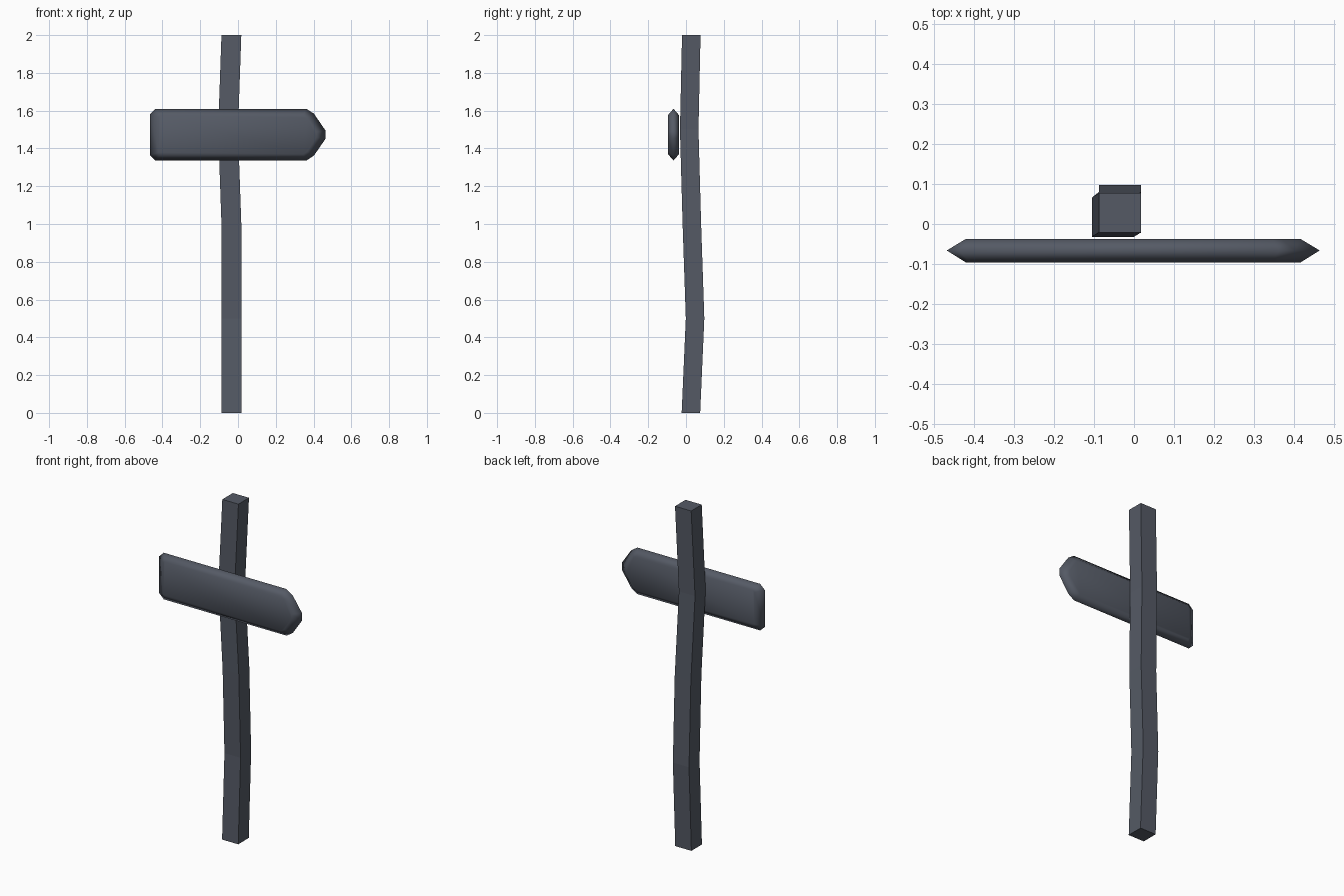
import bpy, bmesh

if "Cube" in bpy.data.objects:
    bpy.data.objects.remove(bpy.data.objects["Cube"])

mat = bpy.data.materials.new("dark slate")
mat.diffuse_color = (0.09, 0.102, 0.13, 1)
mat.use_nodes = True
mat.node_tree.nodes["Principled BSDF"].inputs["Base Color"].default_value = mat.diffuse_color


def loft(name, rings, smooth):
    """Skin a stack of matching closed rings and cap both ends."""
    bm = bmesh.new()
    loops = [[bm.verts.new(p) for p in r] for r in rings]
    n = len(loops[0])
    for a, b in zip(loops, loops[1:]):
        for i in range(n):
            j = (i + 1) % n
            bm.faces.new((a[i], a[j], b[j], b[i]))
    bm.faces.new(loops[0])
    bm.faces.new(loops[-1])
    bmesh.ops.recalc_face_normals(bm, faces=bm.faces)
    for f in bm.faces:
        f.smooth = smooth
    me = bpy.data.meshes.new(name)
    bm.to_mesh(me)
    bm.free()
    me.materials.append(mat)
    ob = bpy.data.objects.new(name, me)
    bpy.context.collection.objects.link(ob)
    return ob


# Crooked square post: (centre x, centre y, z) at each bend
W, D = 0.0525, 0.049
path = [(-0.035, 0.026, 0), (-0.035, 0.048, 0.5), (-0.035, 0.031, 1),
        (-0.0525, 0.017, 1.5), (-0.035, 0.028, 2)]
loft("post", [[(x + sx * W, y + sy * D, z)
               for sx, sy in ((-1, -1), (1, -1), (1, 1), (-1, 1))]
              for x, y, z in path], False)

# Arrow board: wide outline at mid thickness, smaller faces front and back
ZC = 1.473


def outline(half, y):
    pts = half + [(x, -z) for x, z in reversed(half)]
    return [(x, y, ZC + z) for x, z in pts]


rim = [(-0.467, 0.108), (-0.437, 0.137), (0.362, 0.137), (0.402, 0.111), (0.463, 0.022)]
face = [(-0.419, 0.094), (-0.409, 0.103), (0.345, 0.103), (0.366, 0.089), (0.415, 0.014)]
loft("arrow_board", [outline(face, -0.096), outline(rim, -0.066),
                     outline(face, -0.037)], True)
